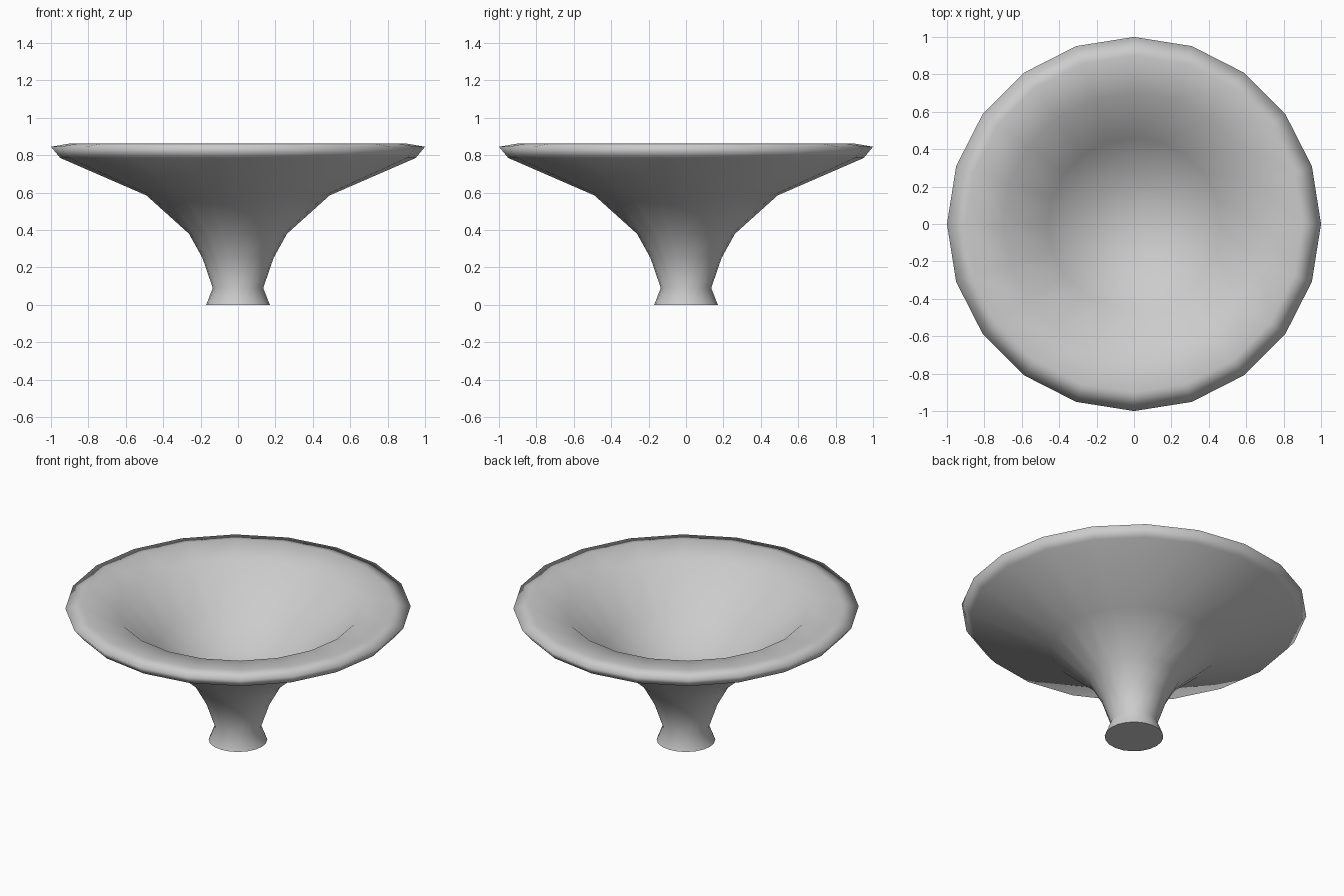
import bpy, bmesh
from math import sin, cos, tau

if "Cube" in bpy.data.objects:
    bpy.data.objects.remove(bpy.data.objects["Cube"])

SIDES = 20

# Profile (radius, height): foot, flared stem, rolled rim, then down inside the bowl
PROFILE = [(0.17, 0.0), (0.135, 0.09), (0.19, 0.25), (0.262, 0.38),
           (0.49, 0.585), (0.95, 0.785), (1.0, 0.845), (0.90, 0.862),
           (0.70, 0.83), (0.46, 0.60), (0.24, 0.45)]
FLOOR_Z = 0.42


def lathe(name, profile, floor_z):
    bm = bmesh.new()
    rings = [[bm.verts.new((r * cos(tau * i / SIDES), r * sin(tau * i / SIDES), z))
              for i in range(SIDES)] for r, z in profile]
    for low, high in zip(rings, rings[1:]):
        for i in range(SIDES):
            j = (i + 1) % SIDES
            bm.faces.new((low[i], low[j], high[j], high[i]))
    # Flat underside of the foot and closed bowl floor
    base = bm.faces.new(rings[0][::-1])
    centre = bm.verts.new((0, 0, floor_z))
    for i in range(SIDES):
        bm.faces.new((rings[-1][i], rings[-1][(i + 1) % SIDES], centre))
    for f in bm.faces:
        f.smooth = True
    for e in base.edges:
        e.smooth = False
    bmesh.ops.recalc_face_normals(bm, faces=bm.faces)
    mesh = bpy.data.meshes.new(name)
    bm.to_mesh(mesh)
    bm.free()
    obj = bpy.data.objects.new(name, mesh)
    bpy.context.collection.objects.link(obj)
    return obj


lathe("pedestal_bowl", PROFILE, FLOOR_Z)
